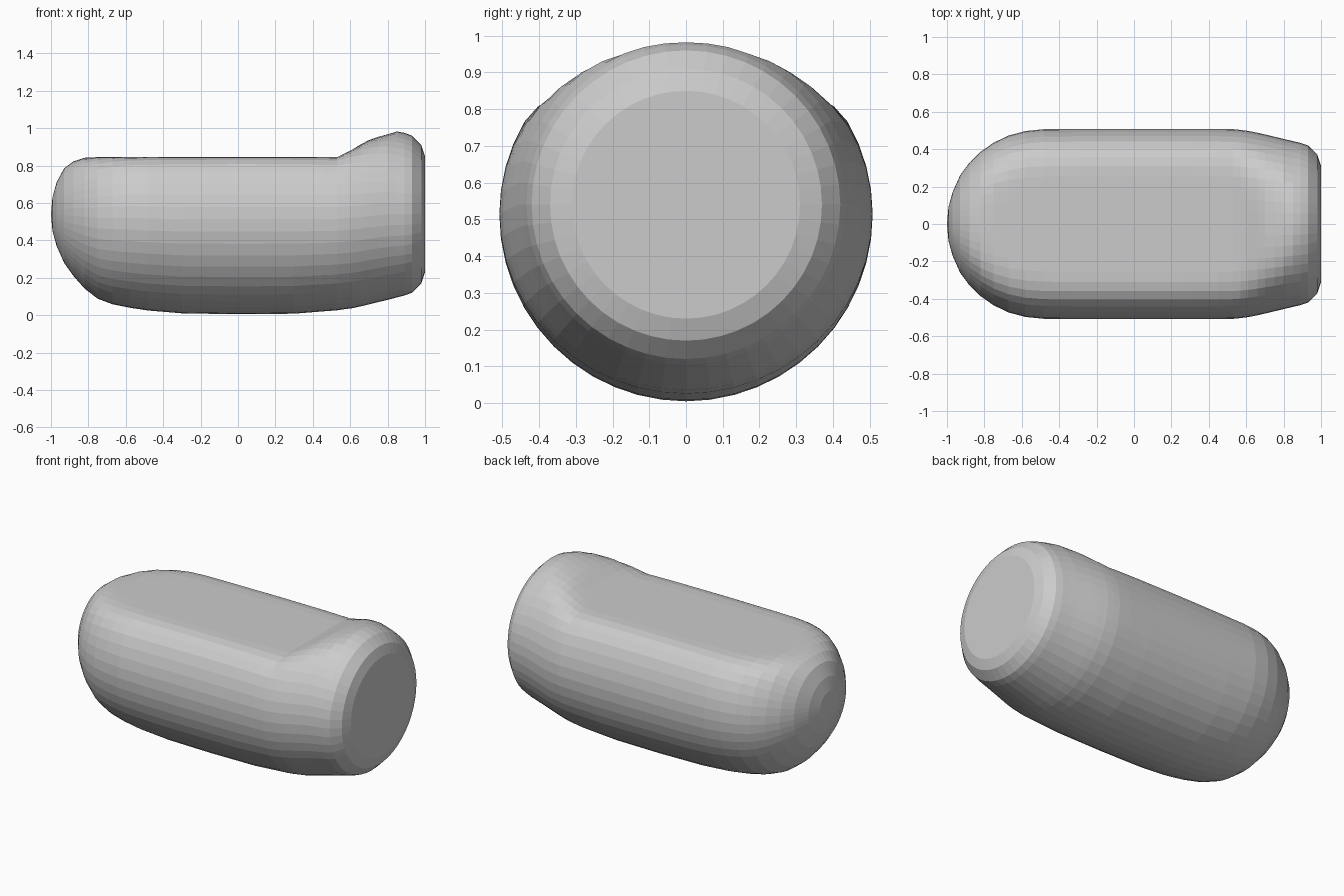
import bpy, bmesh
from math import sin, cos, tau

if "Cube" in bpy.data.objects:
    bpy.data.objects.remove(bpy.data.objects["Cube"])

SEGMENTS = 48

# Cross-sections along the length: x, half width, half height, centre z
SECTIONS = [
    (-0.992, .09, .09, .54), (-0.97, .17, .17, .54), (-0.93, .26, .255, .535),
    (-0.88, .328, .32, .53), (-0.82, .386, .383, .525), (-0.75, .435, .432, .52),
    (-0.67, .473, .462, .52), (-0.58, .497, .48, .52), (-0.48, .507, .492, .517),
    (-0.30, .508, .503, .513), (0.0, .508, .508, .513), (0.30, .508, .505, .513),
    (0.45, .508, .495, .515), (0.53, .507, .489, .515), (0.57, .503, .486, .518),
    (0.61, .498, .483, .52), (0.66, .488, .477, .525), (0.70, .479, .472, .53),
    (0.75, .467, .465, .535), (0.80, .455, .458, .54), (0.85, .443, .445, .54),
    (0.89, .434, .435, .54), (0.93, .42, .42, .54), (0.98, .37, .37, .54),
    (1.0, .31, .31, .54),
]
# Height limit of the top: flat deck, then rising to the end collar
TOP = [(-1, .845), (.53, .845), (.61, .885), (.70, .94), (.80, .987), (.85, 1.05), (1, 1.4)]


def top_limit(x):
    for (x0, z0), (x1, z1) in zip(TOP, TOP[1:]):
        if x <= x1:
            return z0 + (z1 - z0) * (x - x0) / (x1 - x0)
    return TOP[-1][1]


def soft_min(a, b, k=.1):
    h = max(k - abs(a - b), 0)
    return min(a, b) - h * h / (4 * k)


# Capsule body lofted through the sections, with its rolled-edge flat top
bm = bmesh.new()
rings = []
for x, ry, rz, cz in SECTIONS:
    ring = []
    for i in range(SEGMENTS):
        a = tau * i / SEGMENTS
        ring.append(bm.verts.new((x, ry * cos(a), soft_min(cz + rz * sin(a), top_limit(x)))))
    rings.append(ring)
for r0, r1 in zip(rings, rings[1:]):
    for i in range(SEGMENTS):
        j = (i + 1) % SEGMENTS
        bm.faces.new((r0[i], r0[j], r1[j], r1[i]))

# Rounded nose tip and flat end face
tip = bm.verts.new((-1, 0, .54))
for i in range(SEGMENTS):
    bm.faces.new((tip, rings[0][(i + 1) % SEGMENTS], rings[0][i]))
bm.faces.new(rings[-1])
bmesh.ops.recalc_face_normals(bm, faces=bm.faces)

mesh = bpy.data.meshes.new("capsule_body")
bm.to_mesh(mesh)
bm.free()
body = bpy.data.objects.new("capsule_body", mesh)
bpy.context.collection.objects.link(body)
